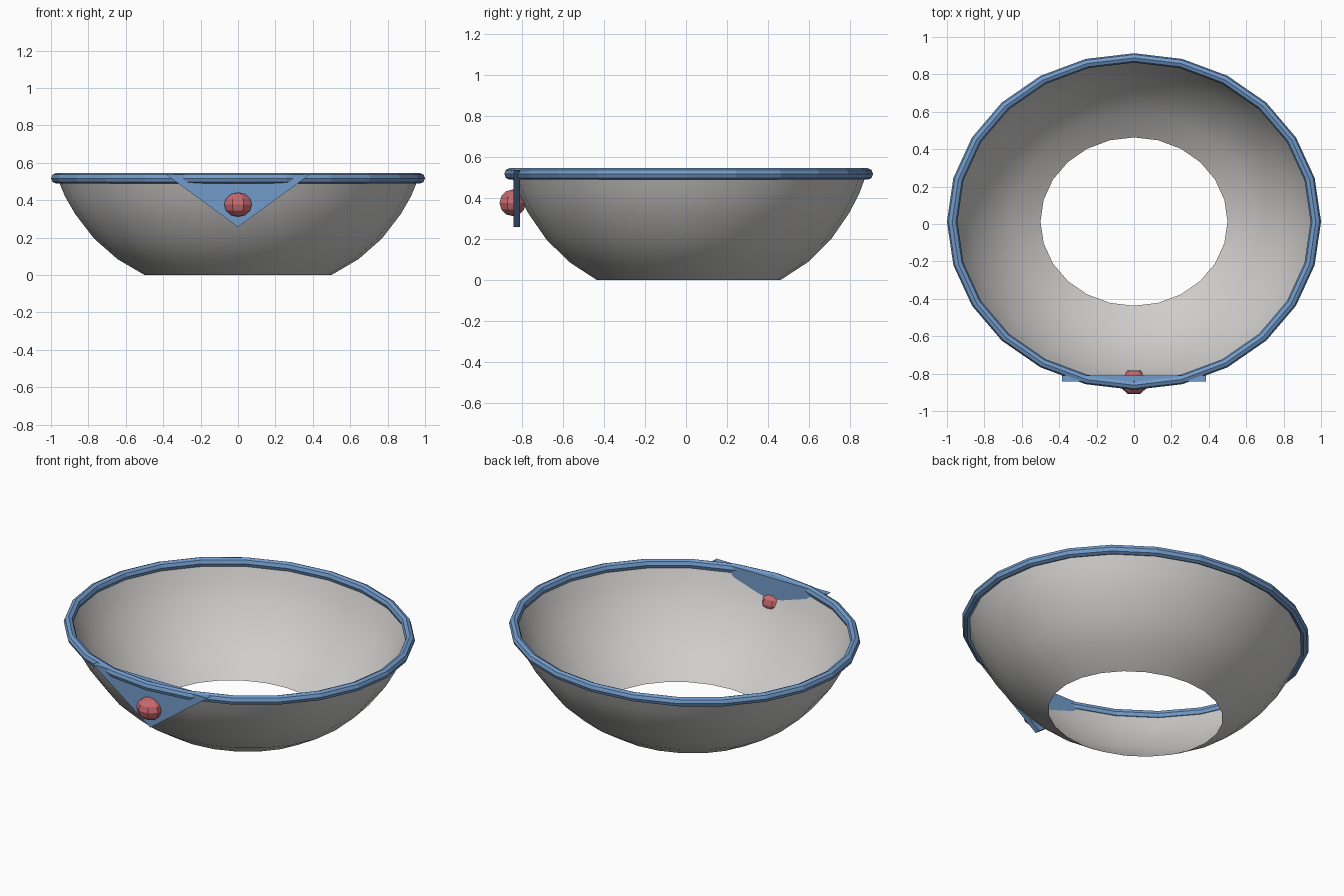
import bpy, bmesh, math
from mathutils import Matrix

cube = bpy.data.objects.get("Cube")
if cube:
    bpy.data.objects.remove(cube, do_unlink=True)

SEGMENTS = 24
Y_SCALE, Y_OFFSET = 0.9, 0.013   # slightly oval, shifted back


def material(name, rgb):
    m = bpy.data.materials.new(name)
    m.use_nodes = True
    m.diffuse_color = (*rgb, 1)
    m.node_tree.nodes["Principled BSDF"].inputs["Base Color"].default_value = (*rgb, 1)
    return m


def add_object(name, bm, mat, smooth=False):
    bmesh.ops.recalc_face_normals(bm, faces=bm.faces)
    for f in bm.faces:
        f.smooth = smooth
    me = bpy.data.meshes.new(name)
    bm.to_mesh(me)
    bm.free()
    me.materials.append(mat)
    ob = bpy.data.objects.new(name, me)
    bpy.context.collection.objects.link(ob)
    return ob


def lathe(name, profile, mat, closed=False, smooth=False):
    """Sweep an (r, z) profile around an oval."""
    bm = bmesh.new()
    rings = []
    for i in range(SEGMENTS):
        a = 2 * math.pi * i / SEGMENTS
        rings.append([bm.verts.new((r * math.cos(a),
                                    r * math.sin(a) * Y_SCALE + Y_OFFSET, z))
                      for r, z in profile])
    n = len(profile)
    for i in range(SEGMENTS):
        a, b = rings[i], rings[(i + 1) % SEGMENTS]
        for j in range(n if closed else n - 1):
            k = (j + 1) % n
            bm.faces.new((a[j], b[j], b[k], a[k]))
    return add_object(name, bm, mat, smooth)


grey = material("warm_grey", (0.62, 0.61, 0.60))
blue = material("blue", (0.17, 0.33, 0.60))
red = material("soft_red", (0.58, 0.14, 0.155))

# Thin bowl shell, open at the bottom
lathe("bowl_shell", [(0.5, 0), (0.645, 0.085), (0.77, 0.195), (0.87, 0.325),
                     (0.925, 0.42), (0.965, 0.517)], grey, smooth=True)

# Faceted rim
R = 0.028
lathe("rim", [(1 - R + R * math.cos(k * math.pi / 4),
               0.517 + R * math.sin(k * math.pi / 4)) for k in range(8)],
      blue, closed=True)

# Triangular front plate
bm = bmesh.new()
corners = [(-0.385, 0.537), (0.385, 0.537), (0, 0.257)]
face = bm.faces.new([bm.verts.new((x, -0.842, z)) for x, z in corners])
ext = bmesh.ops.extrude_face_region(bm, geom=[face])
for v in ext["geom"]:
    if isinstance(v, bmesh.types.BMVert):
        v.co.y += 0.032
add_object("front_triangle", bm, blue)

# Low-poly ball on the plate
bm = bmesh.new()
bmesh.ops.create_uvsphere(bm, u_segments=8, v_segments=6, radius=1)
bmesh.ops.rotate(bm, verts=bm.verts, matrix=Matrix.Rotation(math.pi / 8, 3, 'Z'))
bmesh.ops.scale(bm, verts=bm.verts, vec=(0.08, 0.0693, 0.065))
bmesh.ops.translate(bm, verts=bm.verts, vec=(0, -0.846, 0.376))
add_object("front_ball", bm, red)
